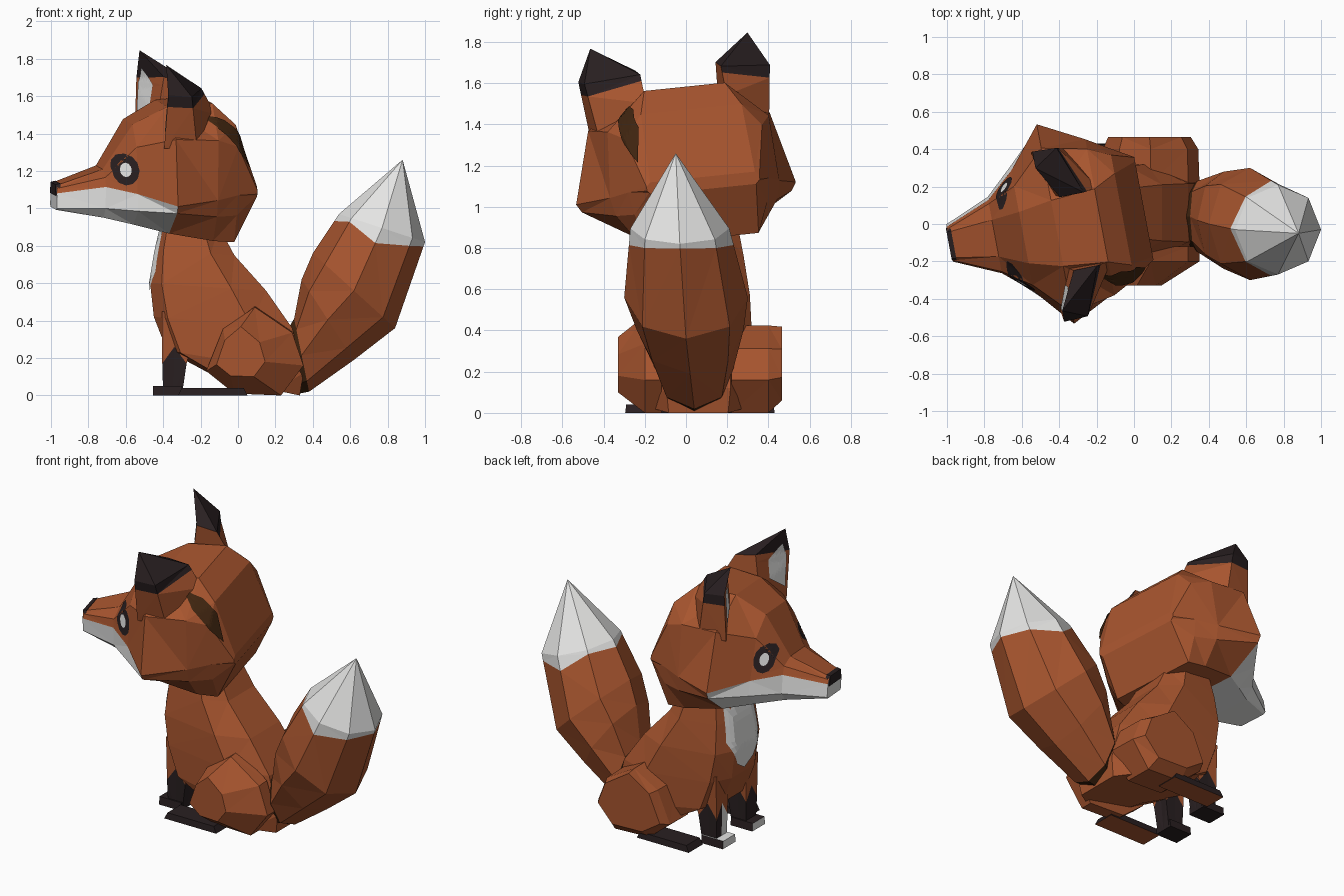
import bpy, bmesh, math
from mathutils import Vector as V, Matrix
from mathutils.bvhtree import BVHTree

if "Cube" in bpy.data.objects:
    bpy.data.objects.remove(bpy.data.objects["Cube"])


def material(name, rgb):
    m = bpy.data.materials.new(name)
    m.diffuse_color = (*rgb, 1)
    m.use_nodes = True
    m.node_tree.nodes["Principled BSDF"].inputs["Base Color"].default_value = m.diffuse_color
    return m


ORANGE, WHITE, BLACK, BROWN = range(4)
MATS = [material("fox orange", (0.39, 0.091, 0.028)), material("fur white", (0.78, 0.78, 0.77)),
        material("dark fur", (0.022, 0.014, 0.015)), material("dark brown", (0.05, 0.018, 0.005))]


def finish(name, bm):
    me = bpy.data.meshes.new(name)
    bm.to_mesh(me)
    bm.free()
    for m in MATS:
        me.materials.append(m)
    ob = bpy.data.objects.new(name, me)
    bpy.context.collection.objects.link(ob)
    return ob


def loft(name, rings, rule=lambda i, j: ORANGE, caps=(ORANGE, ORANGE)):
    """Skin rings of equal length; rule(ring, column) picks the colour."""
    bm = bmesh.new()
    vs = [[bm.verts.new(p) for p in r] for r in rings]
    n = len(rings[0])
    for i in range(len(vs) - 1):
        for j in range(n):
            k = (j + 1) % n
            f = bm.faces.new((vs[i][j], vs[i][k], vs[i + 1][k], vs[i + 1][j]))
            f.material_index = rule(i, j)
    for r, c in ((vs[0], caps[0]), (vs[-1], caps[1])):
        bm.faces.new(r).material_index = c
    bmesh.ops.remove_doubles(bm, verts=bm.verts, dist=1e-5)
    bmesh.ops.triangulate(bm, faces=bm.faces)
    bmesh.ops.recalc_face_normals(bm, faces=bm.faces)
    return finish(name, bm)


def decal(name, target, outline, direction, mat, lift=0.006, steps=6):
    """Thin painted patch: an outline projected onto a target part."""
    tree = BVHTree.FromPolygons([v.co for v in target.data.vertices],
                                [p.vertices[:] for p in target.data.polygons])
    d = V(direction).normalized()

    def drop(p):
        hit = tree.ray_cast(p - d * 2, d)[0]
        return (hit or tree.find_nearest(p)[0]) - d * lift
    outline = [V(p) for p in outline]
    pts = [a.lerp(b, t / 4) for a, b in zip(outline, outline[1:] + outline[:1]) for t in range(4)]
    c = sum(pts, V()) / len(pts)
    bm = bmesh.new()
    mid = bm.verts.new(drop(c))
    prev = None
    for s in range(1, steps + 1):
        ring = [bm.verts.new(drop(c.lerp(p, s / steps))) for p in pts]
        for j in range(len(ring)):
            k = (j + 1) % len(ring)
            bm.faces.new((prev[j], ring[j], ring[k], prev[k]) if prev else (mid, ring[j], ring[k]))
        prev = ring
    bm.normal_update()
    if sum((f.normal * f.calc_area() for f in bm.faces), V()).dot(d) > 0:
        bmesh.ops.reverse_faces(bm, faces=bm.faces)
    for f in bm.faces:
        f.material_index = mat
    return finish(name, bm)


def rect(x0, x1, y0, y1, z):
    return [V((x0, y0, z)), V((x1, y0, z)), V((x1, y1, z)), V((x0, y1, z))]


# Head, built facing -x around its own centre: x, then top / side / cheek / jaw / bottom points
head_rows = [
    (-0.575, (0.07, 0.065), (0.085, 0.05), (0.095, 0.025), (0.1, -0.055), (0.085, -0.065)),
    (-0.33, (0.10, 0.155), (0.185, 0.12), (0.20, 0.07), (0.205, -0.045), (0.15, -0.10)),
    (-0.18, (0.14, 0.40), (0.27, 0.29), (0.33, 0.045), (0.345, -0.045), (0.22, -0.13)),
    (0.00, (0.18, 0.50), (0.45, 0.35), (0.545, 0.0), (0.52, -0.04), (0.30, -0.17)),
    (0.24, (0.20, 0.52), (0.40, 0.34), (0.42, 0.02), (0.40, -0.07), (0.30, -0.21)),
    (0.36, (0.25, 0.41), (0.34, 0.30), (0.35, 0.04), (0.33, -0.07), (0.27, -0.22)),
    (0.48, (0.26, 0.08), (0.28, 0.06), (0.28, 0.04), (0.27, 0.03), (0.26, 0.02)),
]
rings = []
for x, *half in head_rows:
    rings.append([V((x, y, z)) for y, z in half] + [V((x, -y, z)) for y, z in reversed(half)])
head = loft("head", rings, lambda i, j: WHITE if i < 3 and 2 <= j <= 6 else ORANGE, (WHITE, ORANGE))
head_parts = [head]

# Nose
head_parts.append(loft("nose", [
    [V((-0.58, y, z)) for y, z in ((-0.088, 0.01), (0.088, 0.01), (0.072, 0.07), (-0.072, 0.07))],
    [V((-0.555, y, z)) for y, z in ((-0.095, 0.045), (0.095, 0.045), (0.075, 0.076), (-0.075, 0.076))]],
    lambda i, j: BLACK, (BLACK, BLACK)))

for s, side in ((-1, "right"), (1, "left")):
    # Ears opening forward and inward, with dark tips and white insides
    base = [(0.02, 0.2, 0.42), (-0.06, 0.43, 0.30), (0.12, 0.42, 0.30), (0.26, 0.2, 0.46)]
    mid = [(0.05, 0.20, 0.62), (-0.05, 0.465, 0.59), (0.08, 0.46, 0.58), (0.18, 0.20, 0.60)]
    tip = [(-0.05, 0.39, 0.745)] * 4
    dark = [V(a).lerp(V(b), 0.78) for a, b in zip(base, mid)]
    ear = loft(side + "_ear", [[V((x, s * y, z)) for x, y, z in r] for r in (base, dark, mid, tip)],
               lambda i, j: BLACK if i == 2 or (i == 1 and j in (1, 2)) else ORANGE)
    inner = [(0.0, 0.29, 0.46), (-0.06, 0.41, 0.38), (-0.05, 0.43, 0.57), (-0.04, 0.39, 0.65), (0.01, 0.29, 0.57)]
    head_parts += [ear, decal(side + "_inner_ear", ear, [(x, s * y, z) for x, y, z in inner],
                              (0.85, s * 0.5, 0), WHITE)]
    # Eyes
    for part, rx, rz, mat, lift in (("eye", 0.065, 0.082, BLACK, 0.005), ("eye_shine", 0.028, 0.038, WHITE, 0.009)):
        rx *= 0.8 if s > 0 else 1
        oval = [(-0.235 + rx * math.cos(a * math.pi / 6), s * 0.3, 0.168 + rz * math.sin(a * math.pi / 6))
                for a in range(12)]
        head_parts.append(decal(f"{side}_{part}", head, oval, (0, -s, 0), mat, lift))

# Dark patch behind the right ear
head_parts.append(decal("ear_patch", head, [(0.24, -0.34, 0.49), (0.33, -0.31, 0.45), (0.41, -0.3, 0.36),
                  (0.43, -0.3, 0.18), (0.36, -0.34, 0.27), (0.28, -0.37, 0.4)], (-0.65, 0.7, -0.25), BROWN, 0.009))

# Turn and tilt the whole head
pose = Matrix.Translation((-0.42, 0, 1.065)) @ Matrix.Rotation(math.radians(10.6), 4, 'Z') \
    @ Matrix.Rotation(math.radians(5.8), 4, 'X')
for ob in head_parts:
    ob.data.transform(pose)

# Body: slanted rings from neck to seat (front point, back point, half width)
CY = 0.06
rings = []
for fx, fz, bx, bz, w in ((-0.40, 0.95, -0.10, 0.90, 0.19), (-0.44, 0.78, -0.02, 0.75, 0.22),
                          (-0.47, 0.60, 0.15, 0.56, 0.25), (-0.45, 0.42, 0.29, 0.36, 0.26),
                          (-0.38, 0.24, 0.35, 0.12, 0.26), (-0.10, 0.09, 0.33, 0.0, 0.24)):
    a, b = V((fx, CY, fz)), V((bx, CY, bz))
    rings.append([a.lerp(b, t) + V((0, y * w, 0)) for t, y in
                  ((0, -0.45), (0.1, -0.9), (0.7, -1), (1, -0.6), (1, 0.6), (0.7, 1), (0.1, 0.9), (0, 0.45))])
body = loft("body", rings)

# Chest bib
decal("chest_bib", body, [(-0.5, CY + y, z) for y, z in
      ((-0.14, 0.88), (0.14, 0.88), (0.16, 0.66), (0.08, 0.5), (0.0, 0.45), (-0.08, 0.5), (-0.16, 0.66))],
      (1, 0, 0), WHITE)

for s, side in ((-1, "right"), (1, "left")):
    y = CY + s * 0.15

    # Front leg with jagged dark stocking, and paw
    def leg_ring(x0, x1, h, z, jag=0):
        c = rect(x0, x1, y - h, y + h, z)
        return [p for a, b in zip(c, c[1:] + c[:1]) for p in (a, (a + b) / 2 + V((0, 0, jag)))]
    loft(side + "_front_leg", [leg_ring(-0.40, -0.30, 0.05, 0.0), leg_ring(-0.405, -0.275, 0.055, 0.17, 0.09),
                               leg_ring(-0.405, -0.20, 0.065, 0.45)],
         lambda i, j: ORANGE if i else WHITE if s > 0 and j == 7 else BLACK, (BLACK, ORANGE))
    loft(side + "_front_paw", [rect(-0.455, -0.30, y - 0.065, y + 0.065, 0),
                               rect(-0.455, -0.30, y - 0.06, y + 0.06, 0.05)],
         lambda i, j: WHITE if j == 3 else BLACK, (BLACK, WHITE if s > 0 else BLACK))

    # Haunch: outline in side view, narrowing outward
    outline = ((-0.17, 0.13), (-0.08, 0.36), (0.09, 0.48), (0.29, 0.34), (0.35, 0.16), (0.23, 0.0), (-0.02, 0.01))
    if s < 0:
        slices = ((-0.12, 1, 1, 1), (-0.20, 1, 0.97, 1), (-0.33, 0.5, 0.6, 0.5))
        cx = -0.06
    else:
        slices = ((0.22, 1, 0.8, 1), (0.40, 0.98, 0.8, 1), (0.465, 0.85, 0.78, 0.7))
        cx = 0.04
    loft(side + "_haunch", [[V((cx + (x - cx) * q, yy, 0.2 + (z - 0.2) * (up if z > 0.2 else down)))
                             for x, z in outline] for yy, q, up, down in slices])

    # Hind foot
    fy = (-0.22, 0.36)[s > 0]
    loft(side + "_hind_foot", [rect(-0.32, 0.05, fy - 0.075, fy + 0.07, 0),
                               rect(-0.30, 0.03, fy - 0.07, fy + 0.065, 0.04)],
         lambda i, j: BLACK, (ORANGE, BLACK))

# Tail: rings between an upper and a lower edge, with a ragged white tip
rings = []
for ux, uz, lx, lz, w, cy in ((0.27, 0.36, 0.33, 0.01, 0.16, 0.04), (0.30, 0.41, 0.38, 0.02, 0.19, 0.04),
                              (0.34, 0.62, 0.62, 0.19, 0.26, 0.02), (0.40, 0.76, 0.84, 0.36, 0.30, 0.0),
                              (0.54, 0.97, 1.0, 0.82, 0.24, -0.03), (0.88, 1.26, 0.88, 1.26, 0.0, -0.05)):
    up, low = V((ux, cy, uz)), V((lx, cy, lz))
    c = (up + low) / 2
    rings.append([c + (up - c) * math.cos(a * math.pi / 4) + V((0, w * math.sin(a * math.pi / 4), 0))
                  for a in range(8)])
edge = (0.82, 0.92, 0.76, 0.9, 0.95, 0.9, 0.76, 0.92)
rings.insert(4, [a.lerp(b, t) for t, a, b in zip(edge, rings[3], rings[4])])
loft("tail", rings, lambda i, j: BROWN if i == 0 else WHITE if i > 3 else ORANGE)
